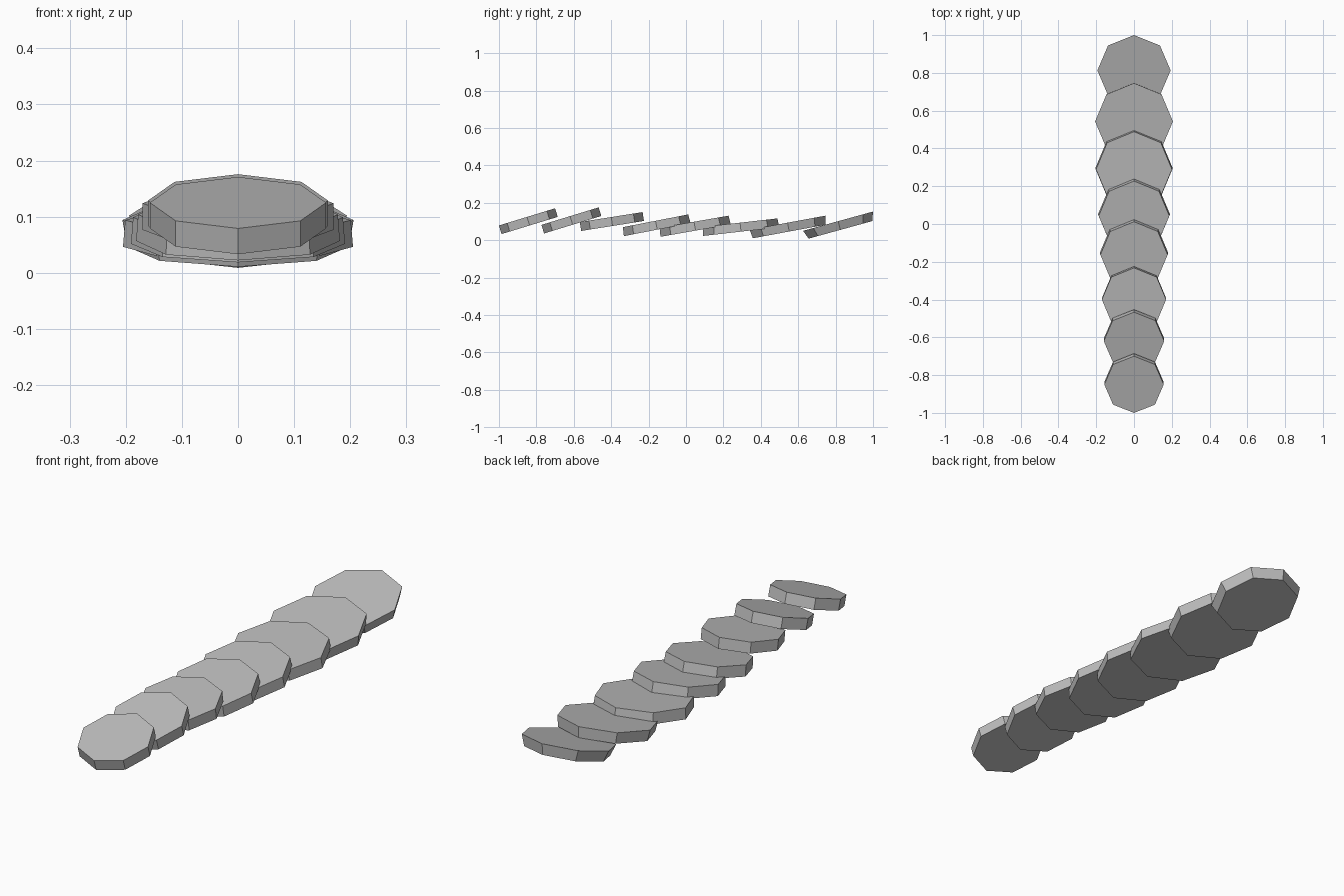
import bpy, bmesh
from math import radians, sin, cos, tau
from mathutils import Matrix

cube = bpy.data.objects.get("Cube")
if cube:
    bpy.data.objects.remove(cube)

grey = bpy.data.materials.new("plain_grey")
grey.use_nodes = True
colour = (0.5, 0.5, 0.5, 1)
grey.diffuse_color = colour
grey.node_tree.nodes["Principled BSDF"].inputs["Base Color"].default_value = colour


def slab(name, y, z, radius, tilt, taper, thick=0.048):
    """Eight-sided slab; (y, z) is the middle of its top face, taper scales the underside."""
    bm = bmesh.new()
    rings = [[bm.verts.new((r * sin(tau * i / 8), r * cos(tau * i / 8), h)) for i in range(8)]
             for r, h in ((radius, 0), (radius * taper, -thick))]
    top, bottom = rings
    bm.faces.new(top)
    bm.faces.new(bottom)
    for i in range(8):
        j = (i + 1) % 8
        bm.faces.new((top[i], top[j], bottom[j], bottom[i]))
    bmesh.ops.recalc_face_normals(bm, faces=bm.faces)
    bm.transform(Matrix.Translation((0, y, z)) @ Matrix.Rotation(radians(tilt), 4, "X"))
    mesh = bpy.data.meshes.new(name)
    bm.to_mesh(mesh)
    bm.free()
    mesh.materials.append(grey)
    bpy.context.collection.objects.link(bpy.data.objects.new(name, mesh))


# Overlapping slabs from front to back: y, z, radius, tilt, taper
slabs = [
    (-0.850, 0.125, 0.157, 17, 1.0),
    (-0.620, 0.129, 0.160, 17, 1.0),
    (-0.400, 0.124, 0.170, 9, 1.0),
    (-0.163, 0.104, 0.178, 11, 1.02),
    (0.043, 0.099, 0.187, 10, 1.02),
    (0.289, 0.094, 0.201, 6.5, 1.02),
    (0.543, 0.094, 0.206, 10.5, 0.96),
    (0.813, 0.102, 0.194, 15.4, 0.91),
]
for number, values in enumerate(slabs, 1):
    slab(f"slab_{number}", *values)
